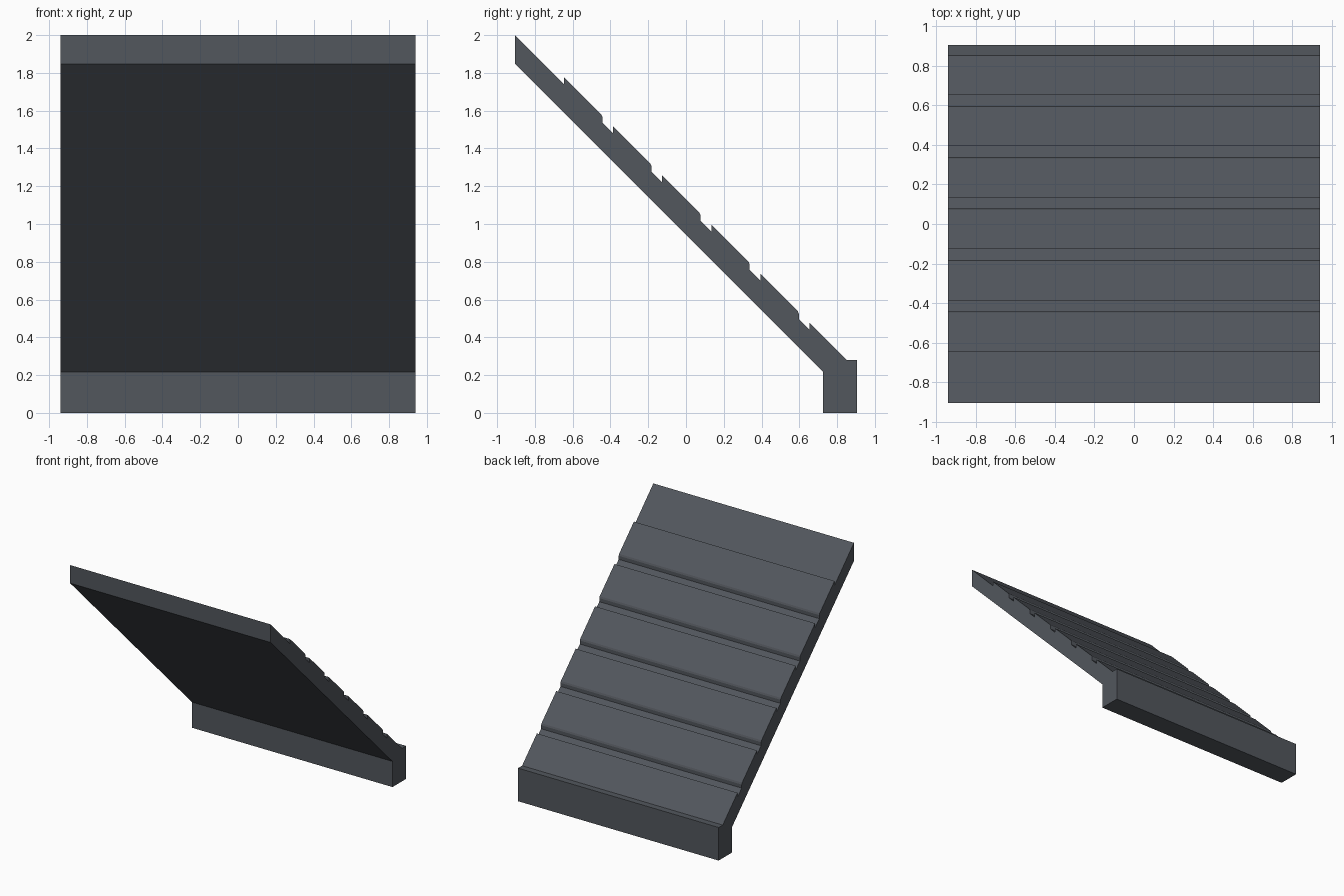
import bpy, bmesh

if "Cube" in bpy.data.objects:
    bpy.data.objects.remove(bpy.data.objects["Cube"])

HALF_W = 0.94
BASE, TOP = 1.093, 1.131      # y + z along the groove floor and the plank face
PITCH = 0.2596

# Side profile (y, z): underside, foot, then the stepped planks up the slope
profile = [(-0.905, 1.847), (0.725, 0.217), (0.725, 0.0), (0.905, 0.0),
           (0.905, 0.28), (TOP - 0.28, 0.28)]
for i in range(6):
    y = 0.653 - i * PITCH     # vertical upper end of each plank
    profile += [(y, TOP - y), (y, BASE - y)]
    if i < 5:                 # blunt lower end of the next plank
        e = y - 0.056
        profile += [(e, BASE - e), (e, TOP - 0.008 - e), (e - 0.006, TOP - e + 0.006)]
profile.append((-0.905, 2.0))

# Extrude the profile across the width
bm = bmesh.new()
face = bm.faces.new([bm.verts.new((-HALF_W, y, z)) for y, z in profile])
ext = bmesh.ops.extrude_face_region(bm, geom=[face])
side = [g for g in ext["geom"] if isinstance(g, bmesh.types.BMVert)]
bmesh.ops.translate(bm, verts=side, vec=(2 * HALF_W, 0, 0))
bmesh.ops.recalc_face_normals(bm, faces=bm.faces[:])
mesh = bpy.data.meshes.new("sloped_plank_roof")
bm.to_mesh(mesh)
bm.free()
roof = bpy.data.objects.new("sloped_plank_roof", mesh)
bpy.context.collection.objects.link(roof)

# Dark slate colour
mat = bpy.data.materials.new("slate")
mat.diffuse_color = (0.085, 0.095, 0.11, 1)
mat.use_nodes = True
mat.node_tree.nodes["Principled BSDF"].inputs["Base Color"].default_value = mat.diffuse_color
mesh.materials.append(mat)
